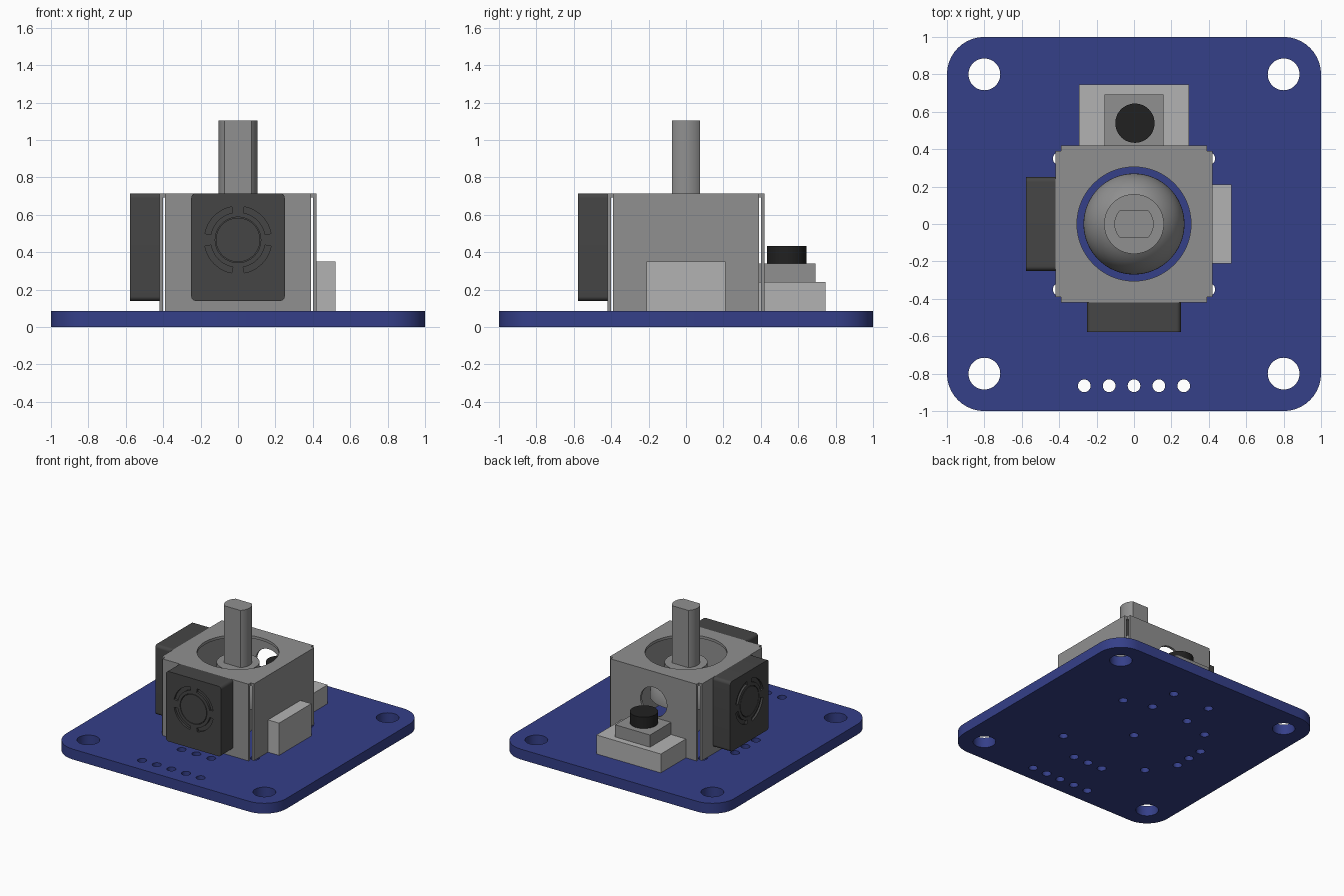
import bpy, bmesh
from math import sin, cos, pi, radians, asin
from mathutils import Matrix

if "Cube" in bpy.data.objects:
    bpy.data.objects.remove(bpy.data.objects["Cube"])


def material(name, r, g, b):
    m = bpy.data.materials.new(name)
    m.diffuse_color = (r, g, b, 1)
    m.use_nodes = True
    m.node_tree.nodes["Principled BSDF"].inputs["Base Color"].default_value = m.diffuse_color
    return m


BLUE = material("board_blue", 0.035, 0.05, 0.25)
METAL = material("metal_grey", 0.28, 0.28, 0.28)
DARK = material("dark_plastic", 0.06, 0.06, 0.06)
LIGHT = material("light_plastic", 0.45, 0.45, 0.45)
BLACK = material("black_rubber", 0.015, 0.015, 0.015)


# 2D outline helpers
def arc(cx, cy, r, a0, a1, n):
    return [(cx + r * cos(a0 + (a1 - a0) * i / n), cy + r * sin(a0 + (a1 - a0) * i / n))
            for i in range(n + 1)]


def circle(cx, cy, r, n=48):
    return arc(cx, cy, r, 0, 2 * pi, n)[:-1]


def rect(x0, y0, x1, y1, r=0):
    if not r:
        return [(x0, y0), (x1, y0), (x1, y1), (x0, y1)]
    corners = [(x1 - r, y1 - r), (x0 + r, y1 - r), (x0 + r, y0 + r), (x1 - r, y0 + r)]
    pts = []
    for k, (cx, cy) in enumerate(corners):
        pts += arc(cx, cy, r, k * pi / 2, (k + 1) * pi / 2, 10)
    return pts


def finish(name, bm, mat):
    bmesh.ops.remove_doubles(bm, verts=bm.verts, dist=1e-5)
    bmesh.ops.recalc_face_normals(bm, faces=bm.faces)
    mesh = bpy.data.meshes.new(name)
    bm.to_mesh(mesh)
    bm.free()
    mesh.materials.append(mat)
    ob = bpy.data.objects.new(name, mesh)
    bpy.context.collection.objects.link(ob)
    return ob


def plate(name, loops, z0, z1, mat, matrix=None):
    """Extrude nested outlines from z0 to z1; inner outlines become holes."""
    cu = bpy.data.curves.new(name, 'CURVE')
    cu.dimensions = '2D'
    cu.fill_mode = 'BOTH'
    cu.extrude = (z1 - z0) / 2
    for pts in loops:
        sp = cu.splines.new('POLY')
        sp.points.add(len(pts) - 1)
        for p, (x, y) in zip(sp.points, pts):
            p.co = (x, y, 0, 1)
        sp.use_cyclic_u = True
    tmp = bpy.data.objects.new(name + "_outline", cu)
    bpy.context.collection.objects.link(tmp)
    bpy.context.view_layer.update()
    bm = bmesh.new()
    me = bpy.data.meshes.new_from_object(tmp.evaluated_get(bpy.context.evaluated_depsgraph_get()))
    bm.from_mesh(me)
    bpy.data.objects.remove(tmp)
    bpy.data.curves.remove(cu)
    bpy.data.meshes.remove(me)
    bm.transform((matrix or Matrix()) @ Matrix.Translation((0, 0, (z0 + z1) / 2)))
    return finish(name, bm, mat)


def upright(turn):
    """Plate plane stood up facing -y, then turned about z."""
    return Matrix.Rotation(radians(turn), 4, 'Z') @ Matrix.Rotation(pi / 2, 4, 'X')


def box(name, x0, x1, y0, y1, z0, z1, mat):
    return plate(name, [rect(x0, y0, x1, y1)], z0, z1, mat)


T = 0.085   # board top
S = 0.42    # housing half width
TOP = 0.715
CZ = 0.466  # sensor axis height

# Circuit board with mounting, header and component holes
sides = (-1, 1)
holes = [circle(0.8 * i, 0.8 * j, 0.085) for i in sides for j in sides]
small = [(i * 0.133, -0.865) for i in range(-2, 3)]
small += [(i * 0.4, j * 0.35) for i in sides for j in sides]
small += [(i * 0.17, y) for i in sides for y in (0.42, 0.67)]
small += [(i * 0.135, -0.54) for i in (-1, 0, 1)]
small += [(-0.54, i * 0.135) for i in (-1, 0, 1)] + [(0, 0)]
holes += [circle(x, y, 0.034, 24) for x, y in small]
plate("circuit_board", [rect(-1, -1, 1, 1, 0.2)] + holes, 0, T, BLUE)

# Folded metal housing: cross-shaped top and four separate walls
e = 0.39
cross = [(e, -S), (e, -e), (S, -e), (S, e), (e, e), (e, S),
         (-e, S), (-e, e), (-S, e), (-S, -e), (-e, -e), (-e, -S)]
plate("housing_top", [cross, circle(0, 0, 0.305, 64)], TOP - 0.022, TOP, METAL)
for name, turn in (("front", 0), ("right", 90), ("back", 180), ("left", 270)):
    loops = [rect(-e, T, e, TOP - 0.022)]
    if name == "back":
        loops.append(circle(0, CZ, 0.12))
    plate("housing_wall_" + name, loops, S - 0.02, S, METAL, upright(turn))

# Rotary sensors on the front and left walls
g = asin(0.03 / 0.16)
slots = [arc(0, CZ, 0.18, k * pi / 2 + g, (k + 1) * pi / 2 - g, 12)
         + arc(0, CZ, 0.148, (k + 1) * pi / 2 - g, k * pi / 2 + g, 12) for k in range(4)]
outline = rect(-0.25, 0.14, 0.25, TOP, 0.025)
for name, turn in (("front", 0), ("left", -90)):
    plate("sensor_body_" + name, [outline], S, 0.56, DARK, upright(turn))
    plate("sensor_face_" + name,
          [outline, circle(0, CZ, 0.122), circle(0, CZ, 0.118)] + slots,
          0.56, 0.577, DARK, upright(turn))

# Stick dome with collar, lathed
profile = [(0, 0.36)] + arc(0, 0.36, 0.27, 0, radians(53.7), 14) + [(0.16, 0.635), (0, 0.635)]
bm = bmesh.new()
vs = [bm.verts.new((r, 0, z)) for r, z in profile]
es = [bm.edges.new(p) for p in zip(vs, vs[1:])]
bmesh.ops.spin(bm, geom=vs + es, cent=(0, 0, 0), axis=(0, 0, 1), angle=2 * pi, steps=64)
finish("stick_dome", bm, METAL)

# Stick shaft with two flats
f = asin(0.075 / 0.105)
plate("stick_shaft", [arc(0, 0, 0.105, -f, f, 14) + arc(0, 0, 0.105, pi - f, pi + f, 14)],
      T, 1.105, METAL)

# Push button behind the housing and support block on the right
box("button_base", -0.293, 0.293, 0.33, 0.745, T, 0.24, LIGHT)
box("button_step", -0.158, 0.158, 0.385, 0.693, 0.24, 0.34, METAL)
plate("button_cap", [circle(0.005, 0.539, 0.105)], 0.34, 0.433, BLACK)
box("side_block", S - 0.02, 0.52, -0.21, 0.21, T, 0.35, LIGHT)

# Smooth curved faces, keep edges sharp
bpy.ops.object.select_all(action='SELECT')
bpy.context.view_layer.objects.active = bpy.context.selected_objects[0]
bpy.ops.object.shade_smooth_by_angle(angle=radians(30))
